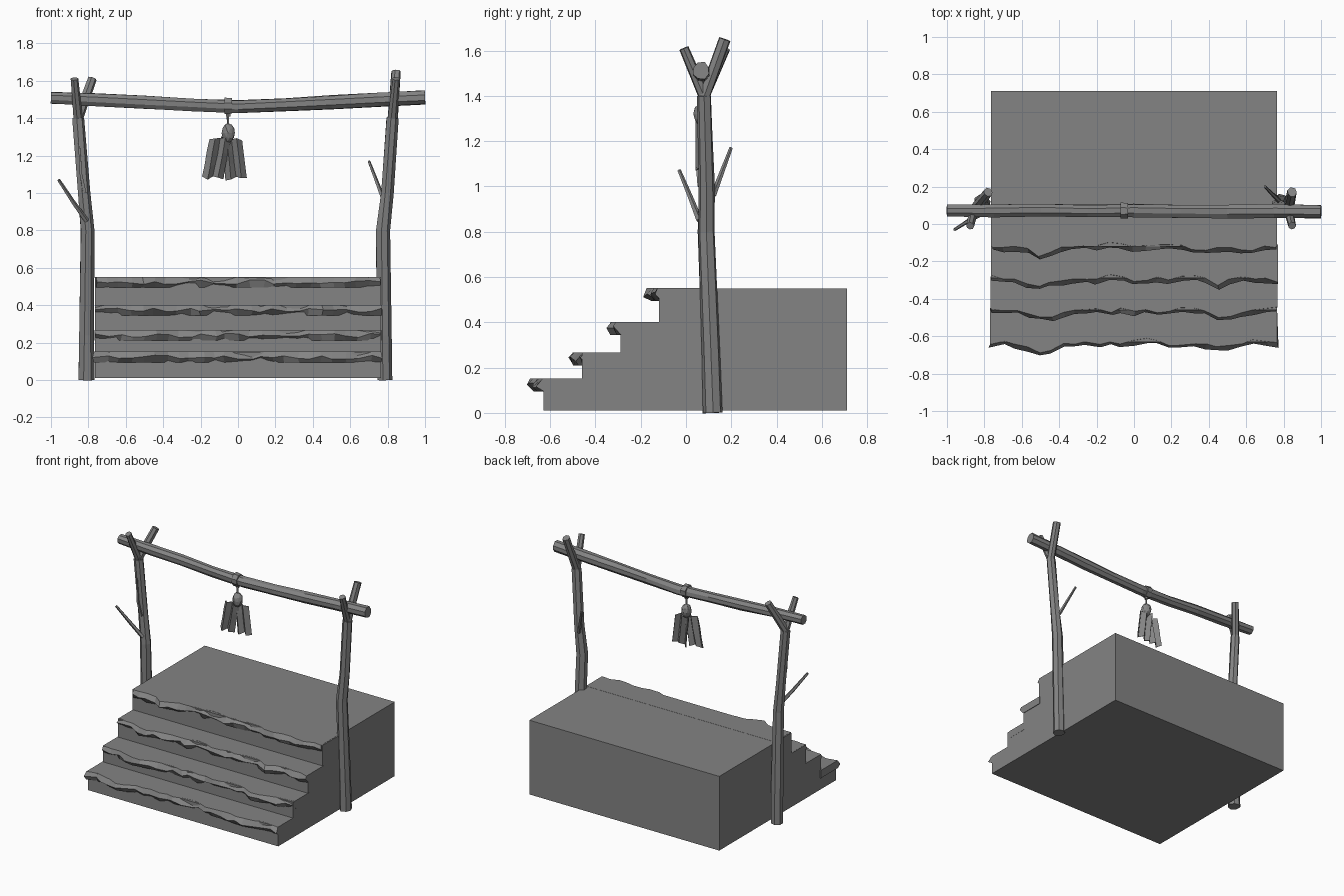
import bpy, bmesh, random
from mathutils import Vector
from math import cos, sin, exp, tau

random.seed(4)
if "Cube" in bpy.data.objects:
    bpy.data.objects.remove(bpy.data.objects["Cube"], do_unlink=True)

# single flat grey
grey = bpy.data.materials.new("weathered grey")
grey.use_nodes = True
colour = (.23, .23, .23, 1)
grey.diffuse_color = colour
grey.node_tree.nodes["Principled BSDF"].inputs["Base Color"].default_value = colour


def finish(name, bm):
    bmesh.ops.recalc_face_normals(bm, faces=bm.faces)
    mesh = bpy.data.meshes.new(name)
    bm.to_mesh(mesh)
    bm.free()
    mesh.materials.append(grey)
    obj = bpy.data.objects.new(name, mesh)
    bpy.context.collection.objects.link(obj)
    return obj


def wobble(amount):
    return random.uniform(-amount, amount)


def lerp(start, end, factor):
    return start + (end - start) * factor


def skin(bm, rows, closed):
    """Join neighbouring rows of points with quads."""
    rows = [[bm.verts.new(point) for point in row] for row in rows]
    count = len(rows[0])
    for near, far in zip(rows, rows[1:]):
        for i in range(count if closed else count - 1):
            j = (i + 1) % count
            bm.faces.new((near[i], near[j], far[j], far[i]))
    if closed:
        bm.faces.new(rows[0])
        bm.faces.new(rows[-1])


def loft(name, rings):
    bm = bmesh.new()
    skin(bm, rings, closed=True)
    return finish(name, bm)


def limb(name, path, thick, thin, sides=7, rough=.1):
    """Rough faceted wood along a path, tapering from thick to thin."""
    path = [Vector(point) for point in path]
    last = len(path) - 1
    rings = []
    for i, point in enumerate(path):
        along = path[min(i + 1, last)] - path[max(i - 1, 0)]
        across = along.cross(Vector((0, 1, 0))).normalized()
        upward = along.cross(across).normalized()
        ring = []
        for k in range(sides):
            angle = tau * (k + .5) / sides
            radius = lerp(thick, thin, i / last) * (1 + wobble(rough))
            ring.append(point + radius * (across * cos(angle) + upward * sin(angle)))
        rings.append(ring)
    return loft(name, rings)


# stepped platform and its four treads
tread_names = ("bottom", "lower", "upper", "top")
tread_tops = (.15, .266, .4, .55)
half_width, back, floor = .765, .71, .01
tread_depth, tread_thickness = .17, .057


def riser(step):
    return -.63 + tread_depth * step


outline = [(back, floor), (riser(0), floor)]
for step, top in enumerate(tread_tops):
    outline += [(riser(step), top), (riser(step + 1), top)]
outline[-1] = (back, tread_tops[-1])
loft("platform", [[(x, y, z) for y, z in outline]
                  for x in (-half_width, half_width)])


def broken_edge(x):
    """How far the front edge of a tread juts out at x."""
    left_bulge = exp(-((x - .47) / .08) ** 2)
    right_bulge = exp(-((x + .5) / .1) ** 2)
    return .01 + .03 * left_bulge + .04 * right_bulge


def tread(name, step, top, pieces=24):
    low = top - tread_thickness
    inner = riser(step + 1) + .01
    rings = []
    for i in range(pieces + 1):
        x = lerp(-half_width, half_width, i / pieces) + wobble(.01)
        front = riser(step) - broken_edge(x) + wobble(.015)
        middle = lerp(low, top, random.uniform(.3, .7))
        rings.append([(x, inner, low),
                      (x, front + random.uniform(0, .03), low),
                      (x + wobble(.01), front - .01, middle),
                      (x, front + random.uniform(0, .02), top),
                      (x, inner, top)])
    loft(name, rings)


for step, (name, top) in enumerate(zip(tread_names, tread_tops)):
    tread("tread_" + name, step, top + .001)


# forked posts, leaning outward above the knee
def post(name, side, back_tip):
    def place(x, y, z):
        return side * x - .015, y, z

    base, knee = place(.8, .12, 0), place(.79, .09, .8)
    shoulder, crotch = place(.81, .09, 1), place(.84, .08, 1.4)
    low = Vector(base).lerp(Vector(knee), .3)
    limb(name + "_post", [base, low, knee, shoulder, crotch], .044, .032)
    limb(name + "_fork_front", [crotch, place(.86, -.01, 1.61)], .026, .021)
    limb(name + "_fork_back", [crotch, back_tip], .028, .026)


post("left", 1, (.845, .17, 1.65))
post("right", -1, (-.78, .17, 1.61))

# side twigs and loose bark
limb("left_twig", [(.78, .12, .96), (.7, .2, 1.17)], .013, .008, sides=5)
limb("right_twig", [(-.81, .06, .85), (-.88, .02, .95), (-.96, -.03, 1.07)],
     .015, .009, sides=5)
limb("right_bark", [(-.82, .06, 1), (-.84, .05, 1.1), (-.85, .05, 1.27)],
     .012, .006, sides=4)

# sagging crossbeam
beam_y, beam_low = .07, 1.46
beam_spans = 8
beam = []
for i in range(beam_spans + 1):
    x = lerp(-1, 1, i / beam_spans)
    beam.append((x, beam_y + wobble(.005), beam_low + .05 * abs(x)))
limb("crossbeam", beam, .034, .039, sides=8)

# strap around the beam, with buckle, cord and knob below
hang_x = -.053


def drop(z):
    return hang_x, beam_y, z


limb("beam_strap", [(hang_x + offset, beam_y, beam_low + .005)
                    for offset in (-.02, .02)], .045, .045, sides=8)
limb("strap_buckle", [drop(1.44), drop(1.41)], .013, .013, sides=6)
limb("hanging_cord", [drop(1.42), drop(1.35)], .007, .007, sides=5)

bm = bmesh.new()
bmesh.ops.create_icosphere(bm, subdivisions=2, radius=.036)
for vert in bm.verts:
    vert.co *= 1 + wobble(.08)
    vert.co.z *= 1.4
    vert.co += Vector(drop(1.32))
finish("knob", bm)


# two ragged cloth flaps
def flap(name, top_x, bottom_x, y, width=.11, columns=4, rows=3):
    grid = []
    for r in range(rows + 1):
        fall = r / rows
        line = []
        for c in range(columns + 1):
            crease = .015 * (-1) ** c
            x = lerp(top_x, bottom_x, fall) + width * c / columns
            z = lerp(1.29, 1.08, fall) + wobble(.014)
            line.append((x, y + crease, z))
        grid.append(line)
    bm = bmesh.new()
    skin(bm, grid, closed=False)
    cloth = finish(name, bm)
    thickness = cloth.modifiers.new("thickness", "SOLIDIFY")
    thickness.thickness = .006
    thickness.offset = 0


flap("cloth_right", -.15, -.19, beam_y - .01)
flap("cloth_left", -.09, -.065, beam_y + .01)
